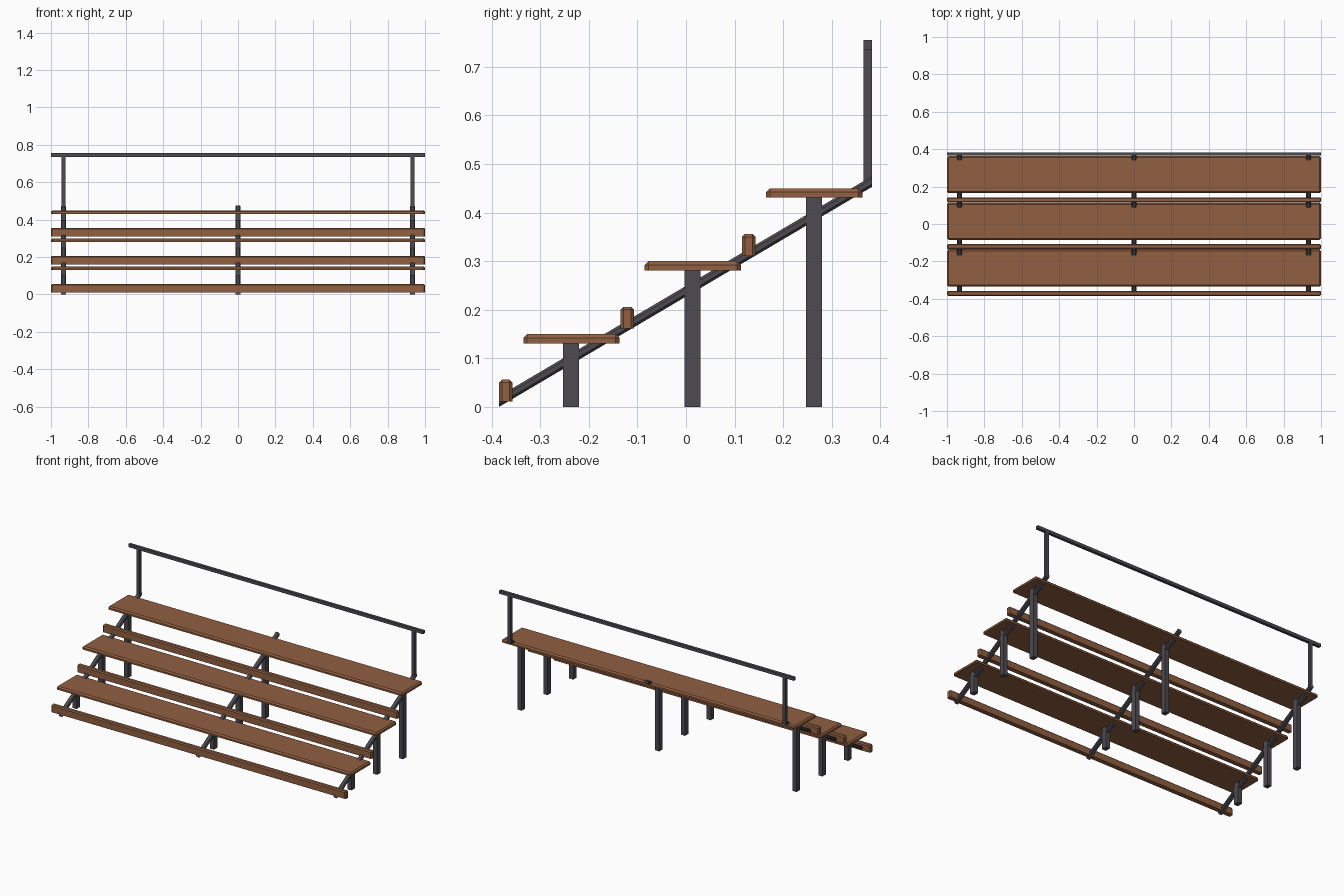
import bpy, bmesh
from mathutils import Vector

if "Cube" in bpy.data.objects:
    bpy.data.objects.remove(bpy.data.objects["Cube"])


def make_material(name, rgb):
    mat = bpy.data.materials.new(name)
    mat.use_nodes = True
    mat.diffuse_color = (*rgb, 1)
    mat.node_tree.nodes["Principled BSDF"].inputs["Base Color"].default_value = (*rgb, 1)
    return mat


wood = make_material("brown_wood", (0.28, 0.115, 0.052))
steel = make_material("dark_steel", (0.075, 0.069, 0.082))


def box(name, low, high, mat, chamfer=0, rise=0, pick=lambda edge: True):
    """Box between two corners; rise lifts the back end, chamfer cuts picked edges."""
    low, high = Vector(low), Vector(high)
    size, middle = high - low, (low + high) / 2
    bm = bmesh.new()
    bmesh.ops.create_cube(bm, size=1)
    for v in bm.verts:
        v.co = middle + v.co * size
        v.co.z += rise * (v.co.y - low.y) / size.y
    if chamfer:
        edges = [e for e in bm.edges if pick(e)]
        bmesh.ops.bevel(bm, geom=edges, offset=chamfer, segments=1, affect='EDGES')
    mesh = bpy.data.meshes.new(name)
    bm.to_mesh(mesh)
    bm.free()
    mesh.materials.append(mat)
    obj = bpy.data.objects.new(name, mesh)
    bpy.context.collection.objects.link(obj)
    return obj


def plank(name, low, high, chamfer):
    # All edges except those around the underside are chamfered
    return box(name, low, high, wood, chamfer,
               pick=lambda e: max(v.co.z for v in e.verts) > low[2] + 0.001)


FRAMES = {"right": -0.933, "middle": 0.0, "left": 0.933}
HALF = 0.014
STEP_Y, STEP_Z = 0.25, 0.15

# Tiers: seat board, foot board and the legs below
for tier in range(3):
    y, z = tier * STEP_Y, tier * STEP_Z
    plank(f"seat_{tier + 1}", (-1, y - 0.335, z + 0.131), (1, y - 0.137, z + 0.15), 0.008)
    plank(f"foot_board_{tier + 1}", (-1, y - 0.385, z + 0.011), (1, y - 0.357, z + 0.056), 0.006)
    for side, x in FRAMES.items():
        box(f"leg_{tier + 1}_{side}", (x - HALF, y - 0.253, 0),
            (x + HALF, y - 0.22, z + 0.132), steel)

# Sloping stringers with chamfered long edges
for side, x in FRAMES.items():
    box(f"stringer_{side}", (x - HALF, -0.385, 0), (x + HALF, 0.383, 0.022), steel,
        0.005, rise=0.453,
        pick=lambda e: abs(e.verts[0].co.y - e.verts[1].co.y) > 0.1)

# Back railing
for side in ("right", "left"):
    x = FRAMES[side]
    box(f"rail_post_{side}", (x - 0.01, 0.365, 0.452), (x + 0.01, 0.383, 0.737), steel)
box("hand_rail", (-1, 0.365, 0.736), (1, 0.383, 0.755), steel)
